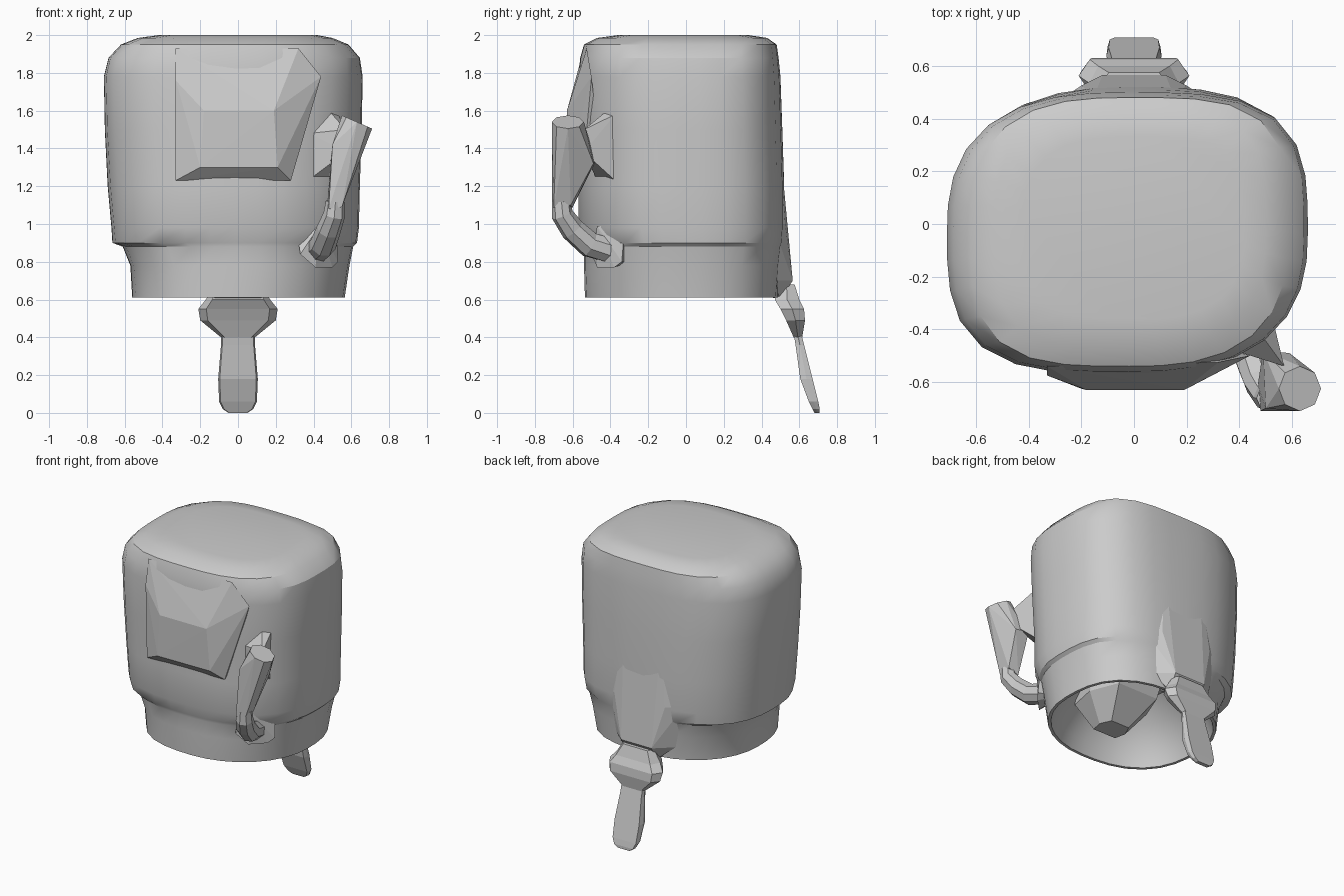
import bpy, bmesh, math
from mathutils import Vector

if "Cube" in bpy.data.objects:
    bpy.data.objects.remove(bpy.data.objects["Cube"])


def finish(bm, name, smooth=None):
    bmesh.ops.recalc_face_normals(bm, faces=bm.faces)
    me = bpy.data.meshes.new(name)
    bm.to_mesh(me)
    bm.free()
    ob = bpy.data.objects.new(name, me)
    bpy.context.collection.objects.link(ob)
    if smooth:
        bpy.ops.object.select_all(action='DESELECT')
        bpy.context.view_layer.objects.active = ob
        ob.select_set(True)
        bpy.ops.object.shade_smooth_by_angle(angle=math.radians(smooth))
    return ob


def loft(name, rings, smooth=None):
    """Skin a stack of equal-length point rings and cap both ends."""
    bm = bmesh.new()
    vr = [[bm.verts.new(p) for p in r] for r in rings]
    n = len(vr[0])
    for a, b in zip(vr, vr[1:]):
        for i in range(n):
            j = (i + 1) % n
            bm.faces.new((a[i], a[j], b[j], b[i]))
    bm.faces.new(vr[0])
    bm.faces.new(vr[-1])
    return finish(bm, name, smooth)


def hull(name, pts):
    bm = bmesh.new()
    for p in pts:
        bm.verts.new(p)
    res = bmesh.ops.convex_hull(bm, input=bm.verts)
    junk = [g for g in res["geom_interior"] if isinstance(g, bmesh.types.BMVert)]
    bmesh.ops.delete(bm, geom=junk, context='VERTS')
    return finish(bm, name)


CORNERS = (1.15, 0.88, 1.08, 0.84)   # fullness: back right, back left, front left, front right


def squircle(z, x0, x1, y0, y1, n, count=32):
    """Superellipse ring filling the given x and y range, uneven corners."""
    ring = []
    for i in range(count):
        a = 2 * math.pi * i / count
        c, s = math.cos(a), math.sin(a)
        k = n * CORNERS[i * 4 // count]
        r = (abs(c) ** k + abs(s) ** k) ** (-1 / k)
        ring.append(((x0 + x1) / 2 + c * r * (x1 - x0) / 2,
                     (y0 + y1) / 2 + s * r * (y1 - y0) / 2, z))
    return ring


def slab(z, w, y0, y1, f):
    """Flat hexagonal slice, symmetric in x, used for the tail."""
    m = (y0 + y1) / 2
    return [(-w, m, z), (-w * f, y0, z), (w * f, y0, z),
            (w, m, z), (w * f, y1, z), (-w * f, y1, z)]


def tube(name, path, sides=8):
    """Faceted limb through (x, y, z, radius) stations."""
    pts = [Vector(p[:3]) for p in path]
    rings = []
    for i, p in enumerate(pts):
        d = (pts[min(i + 1, len(pts) - 1)] - pts[max(i - 1, 0)]).normalized()
        u = d.cross(Vector((0, 1, 0.3))).normalized()
        v = d.cross(u)
        r = path[i][3]
        rings.append([p + u * r * math.cos(2 * math.pi * k / sides)
                      + v * r * math.sin(2 * math.pi * k / sides) for k in range(sides)])
    return loft(name, rings)


# Main shell: hollow underside, lower band, overhanging lip, domed flat top
levels = [
    (0.97, -.28, .28, -.30, .24, 2.2),
    (0.86, -.42, .42, -.42, .36, 2.2),
    (0.70, -.52, .52, -.50, .45, 2.3),
    (0.61, -.54, .545, -.515, .47, 2.4),
    (0.61, -.56, .565, -.535, .49, 2.4),
    (0.78, -.57, .59, -.54, .50, 2.5),
    (0.88, -.61, .61, -.54, .51, 2.6),
    (0.90, -.665, .63, -.545, .515, 2.7),
    (0.98, -.67, .64, -.57, .52, 2.8),
    (1.20, -.69, .645, -.57, .52, 2.8),
    (1.50, -.705, .655, -.57, .51, 2.9),
    (1.78, -.71, .66, -.57, .50, 3.0),
    (1.88, -.685, .645, -.56, .49, 3.1),
    (1.95, -.62, .585, -.54, .48, 3.2),
    (1.985, -.53, .50, -.47, .43, 3.3),
    (2.00, -.42, .42, -.36, .33, 3.3),
]
loft("shell_body", [squircle(*l) for l in levels], 30)

# Front brim bulge
hull("front_brim", [
    (-.33, -.56, 1.23), (.28, -.55, 1.23), (-.20, -.625, 1.30), (.21, -.62, 1.30),
    (-.18, -.63, 1.60), (.19, -.63, 1.60), (-.33, -.575, 1.76), (.44, -.50, 1.78),
    (-.33, -.54, 1.93), (.32, -.525, 1.93), (-.30, -.45, 1.30), (.28, -.45, 1.30)])

# Hanging wedge inside the underside hollow
loft("inner_wedge", [[(x * w, cy + y * d, z) for x, y in
                      ((-1, -1), (1, -1), (1.2, 0), (.8, 1), (-.8, 1), (-1.2, 0))]
                     for z, w, d, cy in ((1.0, .20, .22, -.1), (.84, .20, .20, -.16),
                                         (.67, .09, .08, -.22))])

# Side handle at the front right corner: tapered grip, bent arm, foot, bracket
cap = [(.63 + .08 * math.cos(a * math.pi / 4), -.625 + .085 * math.sin(a * math.pi / 4),
        1.54 - .035 * math.cos(a * math.pi / 4)) for a in range(8)]
hull("handle_grip", cap + [
    (.49, -.48, 1.33), (.59, -.49, 1.32), (.50, -.70, 1.42), (.48, -.71, 1.08),
    (.55, -.70, 1.09), (.47, -.61, 1.07), (.55, -.61, 1.10)])
tube("handle_arm", [
    (.515, -.66, 1.12, .05), (.51, -.655, 1.05, .058), (.48, -.60, .97, .065),
    (.45, -.51, .89, .07), (.42, -.40, .86, .07)])
hull("handle_foot", [
    (.31, -.44, .97), (.33, -.50, .84), (.41, -.47, .77), (.50, -.38, .77),
    (.53, -.34, .80), (.52, -.325, .98), (.43, -.47, .99), (.40, -.30, .80), (.36, -.34, .95)])
hull("handle_bracket", [
    (.37, -.47, 1.23), (.38, -.48, 1.48), (.49, -.43, 1.59), (.53, -.375, 1.58),
    (.52, -.375, 1.23), (.57, -.54, 1.50), (.57, -.54, 1.38), (.45, -.38, 1.24)])

# Back flare leading down to the tail
hull("back_flare", [(s * w, y, z) for s in (-1, 1) for w, y, z in (
    (.15, .49, 1.50), (.20, .525, 1.0), (.30, .46, 1.0), (.12, .565, .70),
    (.24, .46, .70), (.12, .50, .60), (.12, .42, .62))])

# Tail collar and tail blade
loft("tail_collar", [slab(z, w, a, b, .8) for z, w, a, b in (
    (.68, .12, .49, .575), (.60, .17, .47, .60), (.55, .21, .50, .625),
    (.49, .20, .53, .63), (.40, .09, .57, .615))])
loft("tail_blade", [slab(z, w, a, b, .92) for z, w, a, b in (
    (.42, .09, .57, .61), (.36, .09, .58, .625), (.18, .105, .605, .67),
    (.06, .10, .65, .70), (.02, .08, .67, .708), (0, .05, .68, .708))])
